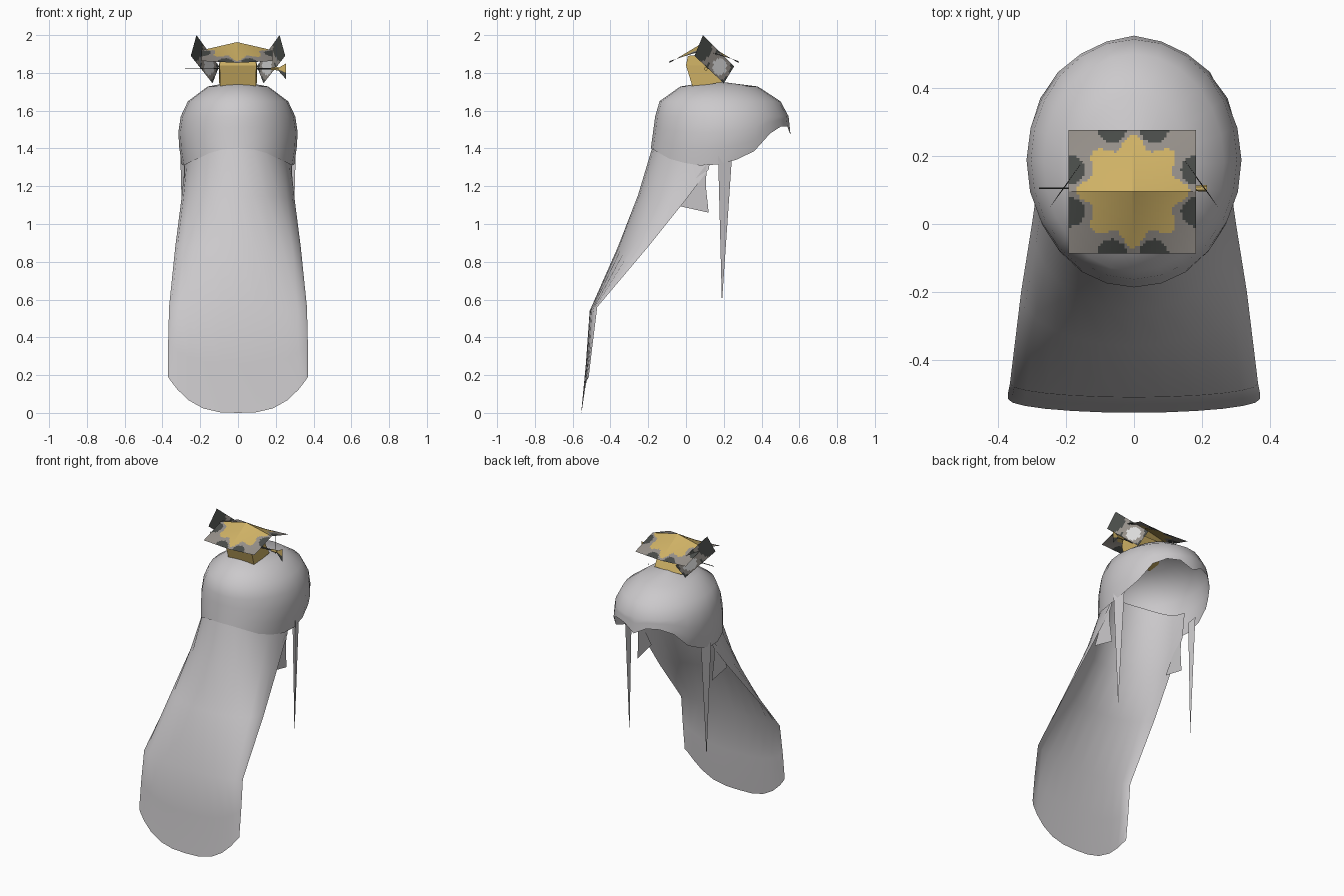
import bpy, bmesh, math
from mathutils import Vector

if "Cube" in bpy.data.objects:
    bpy.data.objects.remove(bpy.data.objects["Cube"])


def material(name, rgb):
    m = bpy.data.materials.new(name)
    m.diffuse_color = (*rgb, 1)
    m.use_nodes = True
    m.node_tree.nodes["Principled BSDF"].inputs["Base Color"].default_value = m.diffuse_color
    return m


HAIR = material("pale grey hair", (0.60, 0.585, 0.60))
GOLD = material("gold cloth", (0.62, 0.44, 0.13))
TAUPE = material("taupe trim", (0.30, 0.275, 0.25))
DARK = material("dark trim", (0.065, 0.07, 0.065))
WHITE = material("white spots", (0.70, 0.70, 0.70))
CLOTH = [GOLD, TAUPE, DARK, WHITE]


def build(name, verts, faces, mats, smooth=None, rule=None):
    me = bpy.data.meshes.new(name)
    me.from_pydata([tuple(v) for v in verts], [], faces)
    for m in mats:
        me.materials.append(m)
    bm = bmesh.new()
    bm.from_mesh(me)
    bmesh.ops.remove_doubles(bm, verts=bm.verts, dist=1e-5)
    bmesh.ops.recalc_face_normals(bm, faces=bm.faces)
    bm.to_mesh(me)
    bm.free()
    if rule:
        for p in me.polygons:
            p.material_index = rule(p.center)
    ob = bpy.data.objects.new(name, me)
    bpy.context.collection.objects.link(ob)
    if smooth:
        bpy.ops.object.select_all(action='DESELECT')
        bpy.context.view_layer.objects.active = ob
        ob.select_set(True)
        bpy.ops.object.shade_smooth_by_angle(angle=math.radians(smooth))
    return ob


def grid_faces(rows, cols, wrap=False):
    n = cols if wrap else cols - 1
    return [(r * cols + c, r * cols + (c + 1) % cols,
             (r + 1) * cols + (c + 1) % cols, (r + 1) * cols + c)
            for r in range(rows - 1) for c in range(n)]


def lerp_rows(rows, z):
    """Interpolate rows (z descending) at height z."""
    for a, b in zip(rows, rows[1:]):
        if z >= b[0]:
            t = (a[0] - z) / (a[0] - b[0])
            return [p + (q - p) * t for p, q in zip(a, b)]
    return rows[-1]


# Hair cap: lofted dome whose rim height changes around the head
RINGS = [(1.757, 0.001, 0.149, 0.151), (1.728, 0.16, -0.03, 0.38),
         (1.65, 0.265, -0.14, 0.50), (1.57, 0.303, -0.163, 0.543),
         (1.46, 0.32, -0.178, 0.555), (1.30, 0.295, -0.20, 0.53)]
RIM = [1.47, 1.515, 1.515, 1.48, 1.385, 1.34, 1.315,
       1.31, 1.325, 1.345, 1.375, 1.395, 1.40]
N = 24
verts = []
for row in range(7):
    for i in range(N):
        a = 2 * math.pi * i / N
        rim = RIM[min(i, N - i)]
        z = RINGS[row][0] if row < 4 else 1.57 + (rim - 1.57) * (row - 3) / 3
        _, rx, yb, yf = lerp_rows(RINGS, z)
        verts.append((rx * math.sin(a), (yb + yf) / 2 + (yf - yb) / 2 * math.cos(a), z))
build("hair_cap", verts, grid_faces(7, N, True), [HAIR], 60)

# Long back hair: U-shaped sheet (centre z, centre y, half width, edge y, edge z)
DRAPE = [(1.56, -0.14, 0.275, 0.15, 1.45), (1.40, -0.18, 0.283, 0.12, 1.29),
         (1.15, -0.255, 0.30, 0.0, 1.13), (0.88, -0.36, 0.332, -0.20, 0.88),
         (0.54, -0.51, 0.365, -0.47, 0.56), (0.26, -0.53, 0.37, -0.495, 0.36),
         (0.0, -0.555, 0.37, -0.515, 0.19)]
C = 13
verts = []
for k, (zc, yc, w, ye, ze) in enumerate(DRAPE):
    for i in range(C):
        a = (i / (C - 1) - 0.5) * math.pi
        s = math.sin(a)
        verts.append((w * s, yc + (ye - yc) * (1 - math.cos(a)),
                      zc + (ze - zc) * abs(s) ** 3))
build("back_hair", verts, grid_faces(len(DRAPE), C), [HAIR], 60)

# Thin side strands and short tufts, one of each per side
for side, sx in (("left", -1), ("right", 1)):
    strand = [(0.305, 0.17, 1.36), (0.28, 0.245, 1.38), (0.27, 0.19, 1.36), (0.285, 0.19, 0.58)]
    build(side + "_strand", [(sx * x, y, z) for x, y, z in strand],
          [(0, 1, 3), (1, 2, 3), (2, 0, 3)], [HAIR])
    tuft = [(0.285, 0.11, 1.32), (0.28, 0.105, 1.2), (0.275, 0.12, 1.06),
            (0.28, -0.035, 1.095), (0.285, 0.02, 1.2)]
    build(side + "_tuft", [(sx * x, y, z) for x, y, z in tuft],
          [(0, 1, 2, 3, 4)], [HAIR])

# Gold band tied around the bun
b = [(-0.095, 0.035, 1.725), (0.095, 0.035, 1.725), (0.10, 0.19, 1.75), (-0.10, 0.19, 1.75),
     (-0.097, 0.0, 1.84), (0.097, 0.0, 1.84), (0.10, 0.14, 1.84), (-0.10, 0.14, 1.84),
     (-0.095, 0.01, 1.89), (0.095, 0.01, 1.89), (0.095, 0.11, 1.90), (-0.095, 0.11, 1.90)]
build("gold_band", b, grid_faces(3, 4, True) + [(0, 1, 2, 3), (8, 9, 10, 11)], [GOLD])


# Bent square cloth on top: gold star, taupe border, dark half discs
def star_rule(p):
    x, y = p.x + 0.003, p.y - 0.097
    if math.hypot(x, y) < 0.146 + 0.02 * math.cos(8 * math.atan2(y, x)):
        return 0
    for e in (-0.062, 0.062):
        for q in (-0.185, 0.185):
            if min(math.hypot(x - e, y - q), math.hypot(x - q, y - e)) < 0.043:
                return 2
    return 1


M = 48
verts = []
for r in range(M + 1):
    for c in range(M + 1):
        u, v = 2 * c / M - 1, 2 * r / M - 1
        x, y = -0.005 + 0.187 * u, 0.095 + 0.182 * v
        z = 1.963 - 0.043 * abs(u) * (1 - abs(v)) - (0.11 - 0.01 * abs(u)) * abs(v)
        verts.append((x, y, z))
build("top_cloth", verts, grid_faces(M + 1, M + 1), CLOTH, rule=star_rule)

# Folded cloth wings behind the bun, dark scalloped edges round a pale spot
for side, sx in (("left", -1), ("right", 1)):
    A, B, Cn, D = (Vector((sx * x, y, z)) for x, y, z in
                   ((0.22, 0.09, 2.0), (0.25, 0.045, 1.89),
                    (0.135, 0.20, 1.745), (0.10, 0.255, 1.835)))
    K = 20
    pts = [A.lerp(D, i / K).lerp(B.lerp(Cn, i / K), j / K)
           for i in range(K + 1) for j in range(K + 1)]
    spot = A * 0.12 + B * 0.18 + Cn * 0.35 + D * 0.35

    def wing_rule(p, spot=spot, A=A, B=B):
        d = (p - spot).length
        if d < 0.045:
            return 3
        if d < 0.07:
            return 1
        return 1 if 0.085 < (p - (A + B) / 2).length < 0.115 else 2

    build(side + "_wing", pts, grid_faces(K + 1, K + 1), CLOTH, rule=wing_rule)


# Hairpin with a gold knob and a small dark fan
def rod(name, x0, x1, r0, r1, mat):
    v = [(x, 0.105 + r * math.cos(a * math.pi / 3), 1.822 + r * math.sin(a * math.pi / 3))
         for x, r in ((x0, r0), (x1, r1)) for a in range(6)]
    build(name, v, grid_faces(2, 6, True) + [tuple(range(6)), tuple(range(6, 12))], [mat])


rod("hairpin", -0.28, 0.20, 0.002, 0.005, DARK)
rod("hairpin_knob", 0.175, 0.215, 0.008, 0.010, GOLD)
build("pin_fan", [(0.205, 0.105, 1.822), (0.255, 0.105, 1.85), (0.255, 0.105, 1.80),
                  (0.255, 0.105, 1.765)],
      [(0, 1, 2), (0, 2, 3)], [GOLD, DARK], rule=lambda p: 0 if p.z > 1.81 else 1)
